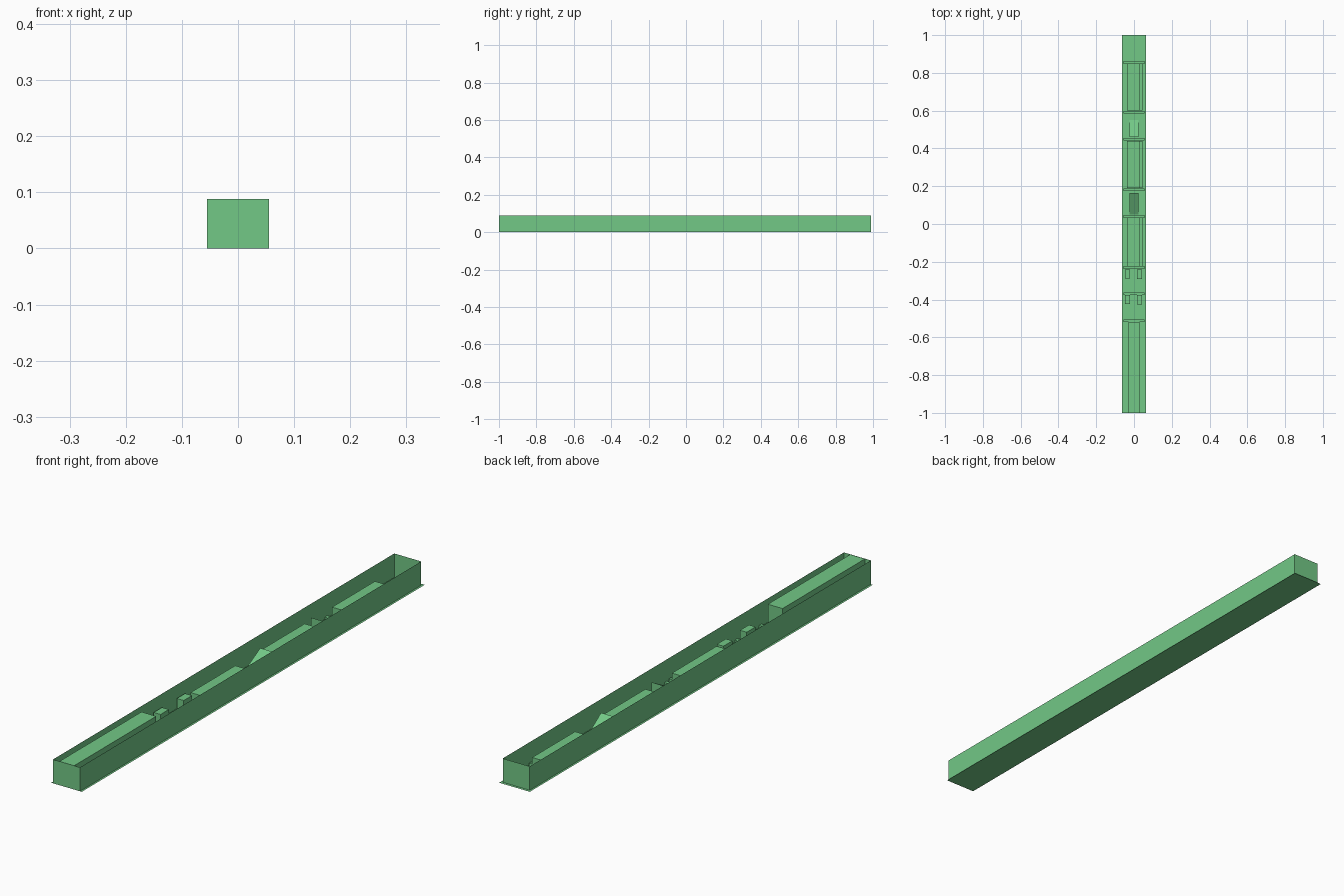
import bpy, bmesh

if "Cube" in bpy.data.objects:
    bpy.data.objects.remove(bpy.data.objects["Cube"])

mat = bpy.data.materials.new("green")
mat.diffuse_color = (0.17, 0.58, 0.24, 1)
mat.use_nodes = True
mat.node_tree.nodes["Principled BSDF"].inputs["Base Color"].default_value = mat.diffuse_color


def mesh_object(name, verts, faces):
    me = bpy.data.meshes.new(name)
    me.from_pydata(verts, [], faces)
    bm = bmesh.new()
    bm.from_mesh(me)
    bmesh.ops.recalc_face_normals(bm, faces=bm.faces)
    bm.to_mesh(me)
    bm.free()
    me.materials.append(mat)
    ob = bpy.data.objects.new(name, me)
    bpy.context.collection.objects.link(ob)
    return ob


def prism(name, profile, x0, x1):
    """Extrude a (y, z) profile along x."""
    n = len(profile)
    verts = [(x, y, z) for x in (x0, x1) for y, z in profile]
    faces = [tuple(range(n)), tuple(range(n, 2 * n))]
    faces += [(i, (i + 1) % n, n + (i + 1) % n, n + i) for i in range(n)]
    return mesh_object(name, verts, faces)


def box(name, x0, x1, y0, y1, z0, z1):
    return prism(name, [(y0, z0), (y1, z0), (y1, z1), (y0, z1)], x0, x1)


# Thin floor plate
mesh_object("floor", [(-.0625, -1, 0), (.0625, -1, 0), (.0625, 1, 0), (-.0625, 1, 0)],
            [(0, 1, 2, 3)])

# Open-topped sheet walls
corners = [(-.055, -1), (.055, -1), (.055, .99), (-.055, .99)]
mesh_object("outer_walls", [(x, y, z) for z in (0, .088) for x, y in corners],
            [(i, (i + 1) % 4, 4 + (i + 1) % 4, 4 + i) for i in range(4)])

# Long raised block at the front
box("long_block", -.03, .03, -1, -.52, 0, .087)

# Low sills crossing the channel
for y in (.855, .592, .448, .182, .04, -.23, -.37, -.512):
    box("cross_sill", -.055, .055, y - .007, y + .007, 0, .008)

# Three platforms with a lower step on the right side
for y0, y1 in ((.60, .85), (.19, .44), (-.225, .035)):
    box("platform", -.036, .033, y0, y1, 0, .044)
    box("side_step", .033, .045, y0, y1, 0, .02)

# Two pairs of small crates
for y in (-.24, -.375):
    box("left_crate", -.048, -.02, y - .048, y, 0, .043)
    box("right_crate", .015, .042, y - .052, y, 0, .043)

# Two mirrored sloping ramps
for low, high in ((.55, .46), (.05, .165)):
    prism("ramp", [(low, 0), (high, 0), (high, .062)], -.025, .025)
